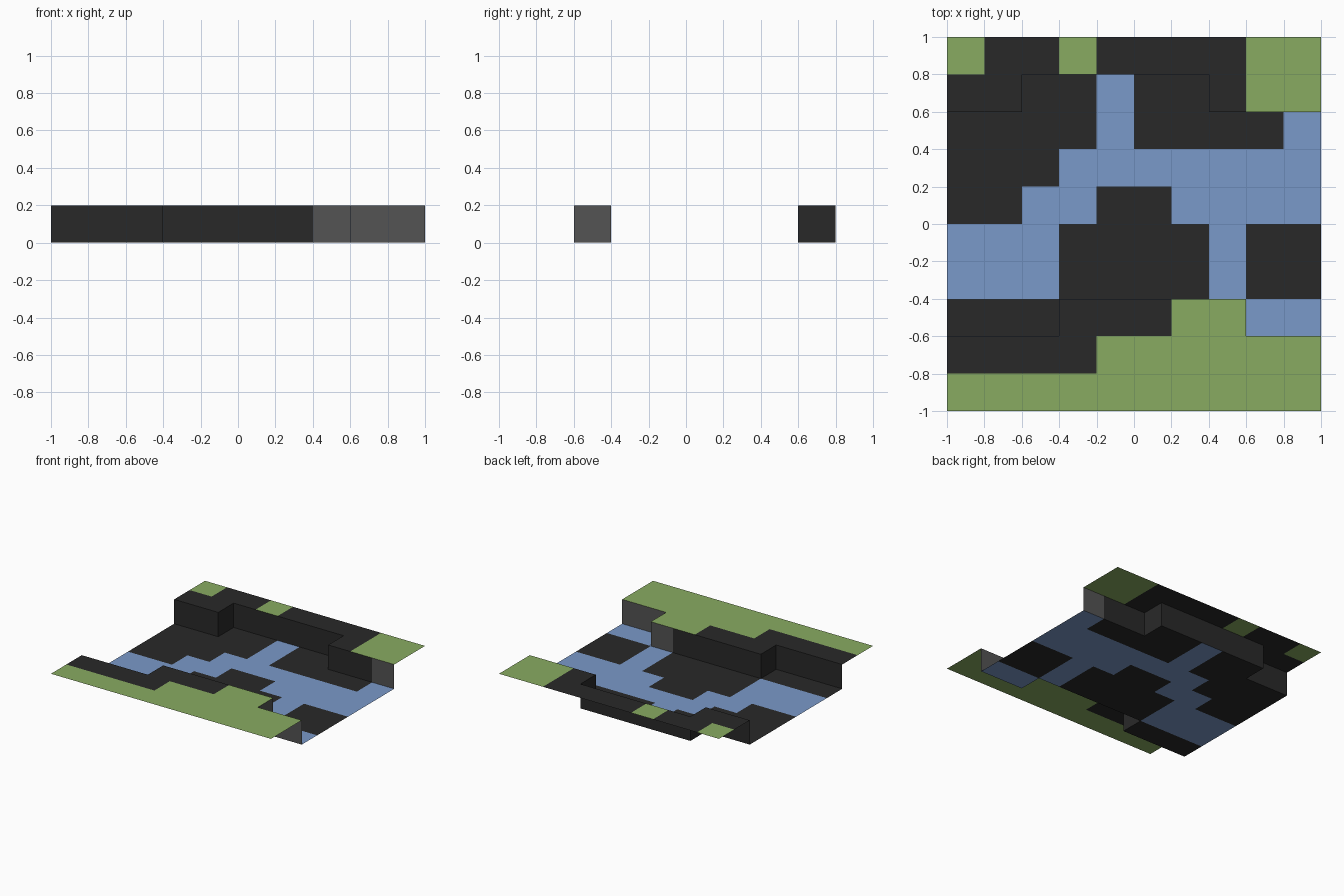
import bpy, bmesh

if "Cube" in bpy.data.objects:
    bpy.data.objects.remove(bpy.data.objects["Cube"])

# Terrain map, back row first. Upper case = raised bank, lower case = valley floor.
# g grass, d dark soil, w water, s spring (water under a dry cliff)
TERRAIN = ["GDDGDDDDGG",
           "DDddsddDGG",
           "ddddwddddw",
           "dddwwwwwww",
           "ddwwddwwww",
           "wwwddddwdd",
           "wwwddddwdd",
           "dddDDDGGww",
           "DDDDGGGGGG",
           "GGGGGGGGGG"]
N, CELL, HIGH = 10, 0.2, 0.2


def material(name, color):
    m = bpy.data.materials.new(name)
    m.diffuse_color = (*color, 1)
    m.use_nodes = True
    m.node_tree.nodes["Principled BSDF"].inputs["Base Color"].default_value = m.diffuse_color
    return m


GRASS = material("grass", (0.25, 0.41, 0.12))
SOIL = material("soil", (0.022, 0.022, 0.022))
WATER = material("water", (0.195, 0.32, 0.585))
ROCK = material("wet_rock", (0.088, 0.088, 0.088))


def cell(col, row):
    return TERRAIN[row][col]


def point(col, row, z):
    return (-1 + col * CELL, 1 - row * CELL, z)


def build(name, quads, mat):
    """Weld quads into one sheet and merge the coplanar ones."""
    bm = bmesh.new()
    for q in quads:
        bm.faces.new([bm.verts.new(p) for p in q])
    bmesh.ops.remove_doubles(bm, verts=bm.verts, dist=1e-4)
    bmesh.ops.dissolve_limit(bm, angle_limit=0.01, verts=bm.verts, edges=bm.edges)
    mesh = bpy.data.meshes.new(name)
    bm.to_mesh(mesh)
    bm.free()
    mesh.materials.append(mat)
    bpy.context.collection.objects.link(bpy.data.objects.new(name, mesh))


def tiles(kinds):
    """Flat upward quads for every cell of the given kinds."""
    quads = []
    for r in range(N):
        for c in range(N):
            if cell(c, r) in kinds:
                z = HIGH if cell(c, r).isupper() else 0
                quads.append([point(c, r + 1, z), point(c + 1, r + 1, z),
                              point(c + 1, r, z), point(c, r, z)])
    return quads


def cliffs(kinds):
    """Walls around valley cells of the given kinds, facing the valley."""
    # neighbour offset, then wall start and end corner seen from the valley
    sides = [((0, -1), (0, 0), (1, 0)), ((1, 0), (1, 0), (1, 1)),
             ((0, 1), (1, 1), (0, 1)), ((-1, 0), (0, 1), (0, 0))]
    quads = []
    for r in range(N):
        for c in range(N):
            if cell(c, r) not in kinds:
                continue
            for (dc, dr), a, b in sides:
                nc, nr = c + dc, r + dr
                if 0 <= nc < N and 0 <= nr < N and cell(nc, nr).isupper():
                    quads.append([point(c + a[0], r + a[1], 0), point(c + b[0], r + b[1], 0),
                                  point(c + b[0], r + b[1], HIGH), point(c + a[0], r + a[1], HIGH)])
    return quads


# Raised banks
build("bank_grass", tiles("G"), GRASS)
build("bank_soil", tiles("D"), SOIL)
# Valley floor and river
build("valley_floor", tiles("d"), SOIL)
build("river", tiles("ws"), WATER)
# Cliff walls
build("dry_cliffs", cliffs("ds"), SOIL)
build("wet_cliffs", cliffs("w"), ROCK)
